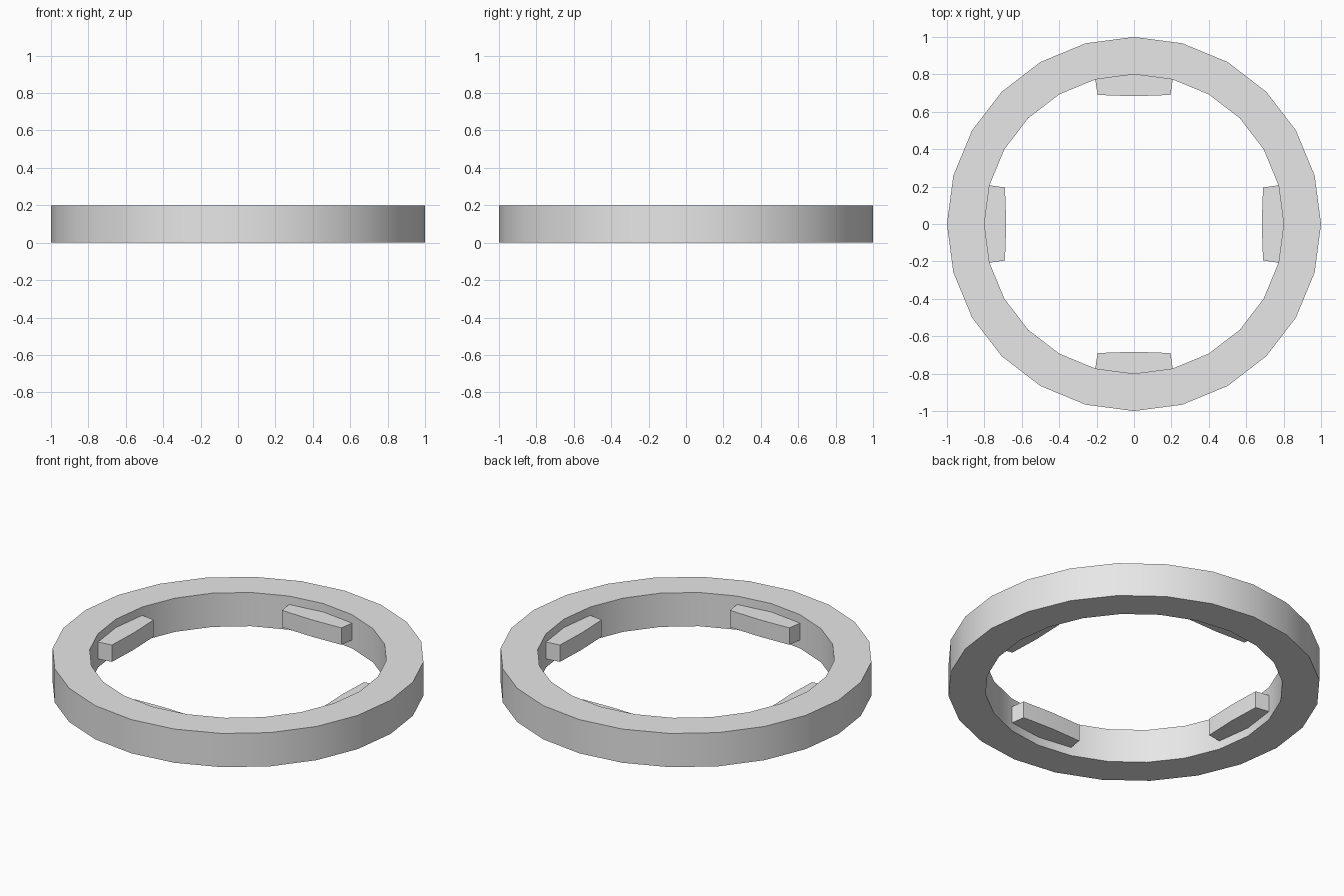
import bpy, bmesh, math

cube = bpy.data.objects.get("Cube")
if cube:
    bpy.data.objects.remove(cube, do_unlink=True)

SIDES, OUTER, INNER, HEIGHT = 24, 1.0, 0.8, 0.2

grey = bpy.data.materials.new("plain_grey")
grey.use_nodes = True
grey.diffuse_color = (0.8, 0.8, 0.8, 1)
grey.node_tree.nodes["Principled BSDF"].inputs["Base Color"].default_value = (0.8, 0.8, 0.8, 1)


def finish(bm, name):
    bmesh.ops.recalc_face_normals(bm, faces=bm.faces)
    mesh = bpy.data.meshes.new(name)
    bm.to_mesh(mesh)
    bm.free()
    mesh.materials.append(grey)
    obj = bpy.data.objects.new(name, mesh)
    bpy.context.collection.objects.link(obj)
    bpy.ops.object.select_all(action='DESELECT')
    obj.select_set(True)
    bpy.context.view_layer.objects.active = obj
    bpy.ops.object.shade_smooth_by_angle(angle=math.radians(30))
    return obj


def polar(radius, angle, z):
    return (radius * math.cos(angle), radius * math.sin(angle), z)


# Ring: rectangular section swept around the centre
bm = bmesh.new()
section = [(INNER, 0), (OUTER, 0), (OUTER, HEIGHT), (INNER, HEIGHT)]
loops = [[bm.verts.new(polar(r, math.tau * i / SIDES, z)) for r, z in section]
         for i in range(SIDES)]
for i in range(SIDES):
    a, b = loops[i], loops[(i + 1) % SIDES]
    for j in range(len(section)):
        k = (j + 1) % len(section)
        bm.faces.new((a[j], b[j], b[k], a[k]))
finish(bm, "ring")

# Locking tabs: wedge outline on the inner wall, extruded upwards
step = math.tau / SIDES
outline = [polar(INNER, a, 0.05) for a in (-step, 0, step)]
outline += [(0.69, 0.195, 0.05), (0.683, 0, 0.05), (0.69, -0.195, 0.05)]
for i, side in enumerate(("left", "back", "right", "front")):
    bm = bmesh.new()
    base = bm.faces.new([bm.verts.new(p) for p in outline])
    top = bmesh.ops.extrude_face_region(bm, geom=[base], use_keep_orig=True)["geom"]
    bmesh.ops.translate(bm, vec=(0, 0, 0.1),
                        verts=[v for v in top if isinstance(v, bmesh.types.BMVert)])
    tab = finish(bm, side + "_tab")
    tab.rotation_euler.z = i * math.pi / 2
